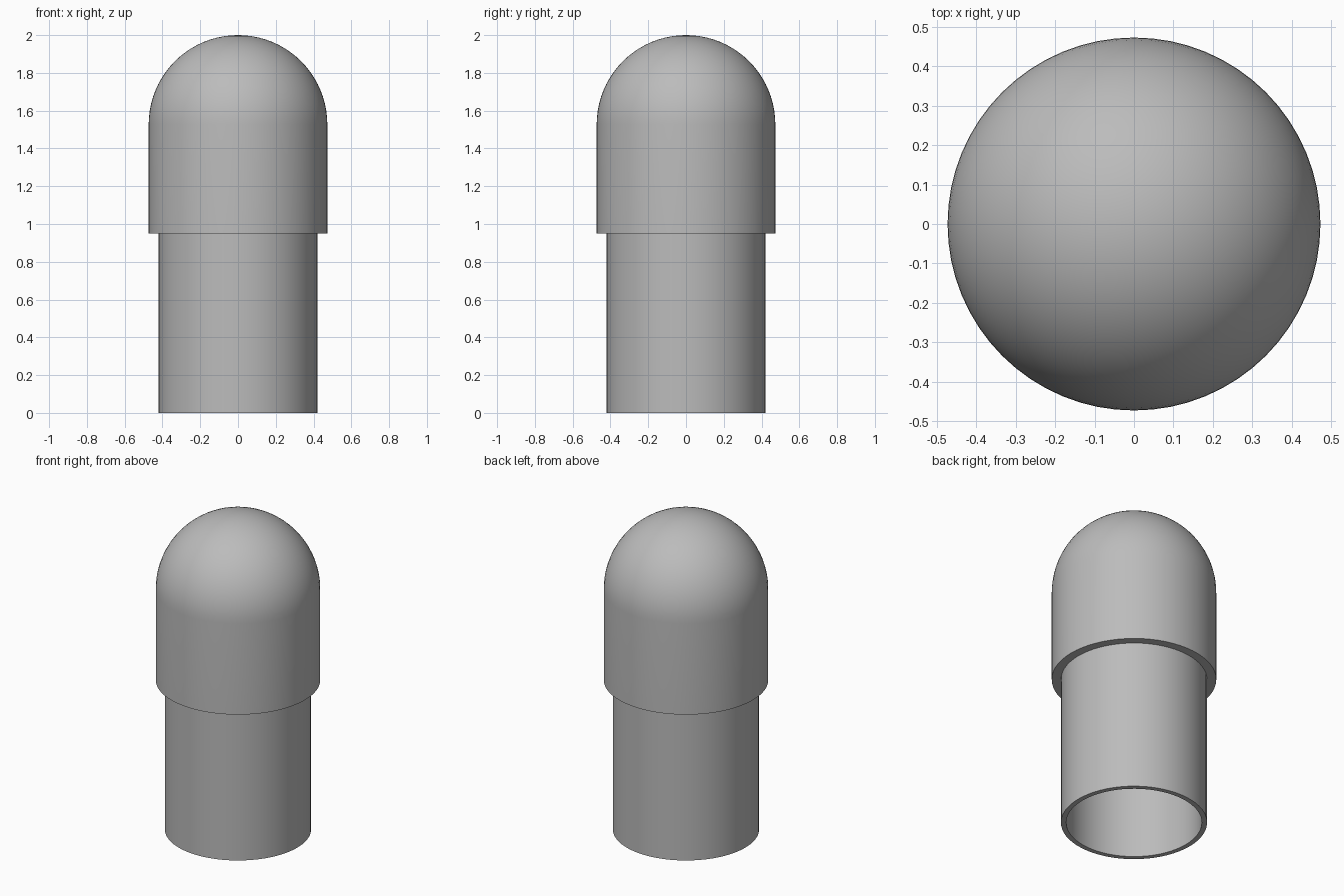
import bpy
import bmesh
from math import sin, cos, pi, radians

SEGMENTS = 64
TUBE_R, BORE_R, CAP_R = 0.42, 0.39, 0.473
CAP_BASE = 0.95
DOME_Z = 2 - CAP_R

if "Cube" in bpy.data.objects:
    bpy.data.objects.remove(bpy.data.objects["Cube"])

grey = bpy.data.materials.new("plain grey")
grey.use_nodes = True
colour = (0.5, 0.5, 0.5, 1)
grey.diffuse_color = colour
grey.node_tree.nodes["Principled BSDF"].inputs["Base Color"].default_value = colour


def dome(radius, steps=20):
    """Quarter circle from the rim up to the axis."""
    angles = [pi / 2 * i / steps for i in range(steps)]
    arc = [(radius * cos(a), DOME_Z + radius * sin(a)) for a in angles]
    return arc + [(0, DOME_Z + radius)]


def lathe(name, profile, closed):
    """Turn an (r, z) profile around the z axis."""
    bm = bmesh.new()
    verts = [bm.verts.new((r, 0, z)) for r, z in profile]
    edges = [bm.edges.new(pair) for pair in zip(verts, verts[1:])]
    if closed:
        edges.append(bm.edges.new((verts[-1], verts[0])))
    bmesh.ops.spin(bm, geom=verts + edges, cent=(0, 0, 0), axis=(0, 0, 1),
                   angle=2 * pi, steps=SEGMENTS, use_merge=True)
    bmesh.ops.remove_doubles(bm, verts=bm.verts, dist=0.0001)
    bmesh.ops.recalc_face_normals(bm, faces=bm.faces)
    mesh = bpy.data.meshes.new(name)
    bm.to_mesh(mesh)
    bm.free()
    mesh.materials.append(grey)
    obj = bpy.data.objects.new(name, mesh)
    bpy.context.collection.objects.link(obj)
    bpy.ops.object.select_all(action="DESELECT")
    obj.select_set(True)
    bpy.context.view_layer.objects.active = obj
    bpy.ops.object.shade_smooth_by_angle(angle=radians(30))


# Open-ended hollow tube, reaching up inside the cap
lathe("tube", [(TUBE_R, 0), (TUBE_R, DOME_Z), (BORE_R, DOME_Z), (BORE_R, 0)], True)

# Hollow domed cap sleeved over the tube
outer = [(CAP_R, CAP_BASE)] + dome(CAP_R)
inner = [(TUBE_R, CAP_BASE)] + dome(TUBE_R)
lathe("domed_cap", outer[::-1] + inner, False)
